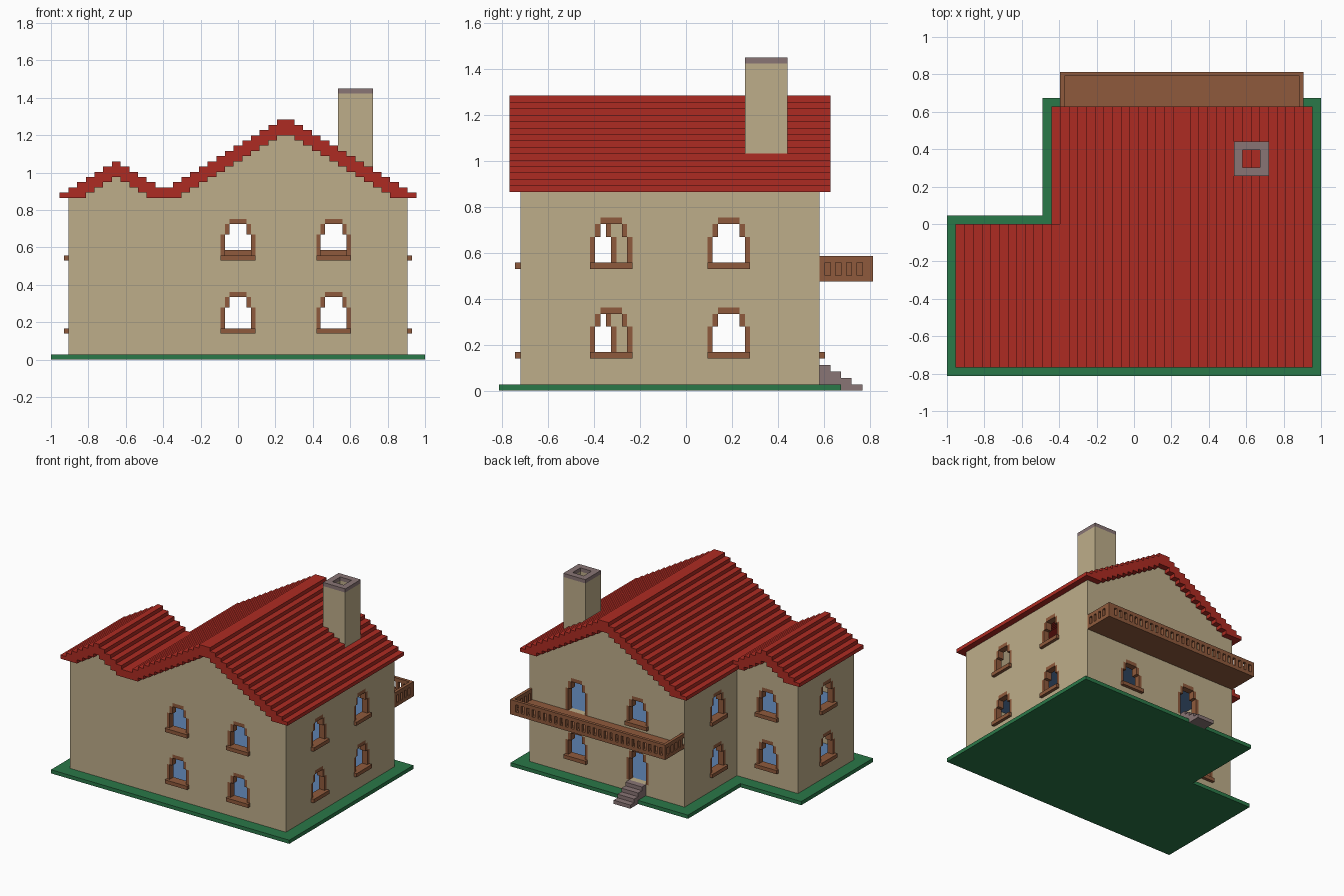
import bpy, bmesh
from math import radians
from mathutils import Matrix, Vector

if "Cube" in bpy.data.objects:
    bpy.data.objects.remove(bpy.data.objects["Cube"], do_unlink=True)

U = 2 / 43        # horizontal module
H = 0.6 * U       # layer height
EAVE = 31         # layer on which the roof rests


def material(name, rgb):
    lin = [((c / 255 + 0.055) / 1.055) ** 2.4 for c in rgb] + [1]
    m = bpy.data.materials.new(name)
    m.use_nodes = True
    m.diffuse_color = lin
    m.node_tree.nodes["Principled BSDF"].inputs["Base Color"].default_value = lin
    return m


TAN = material("tan wall", (190, 174, 138))
RED = material("red tile", (174, 43, 34))
GREEN = material("green lawn", (42, 120, 72))
BROWN = material("brown wood", (143, 90, 60))
GREY = material("grey stone", (137, 117, 117))
BLUE = material("blue floor", (94, 130, 176))


def prism(bm, pts, d0, d1, axis="y"):
    """Extrude a closed outline along depth (y) or height (z), in modules."""
    rings = []
    for d in (d0, d1):
        if axis == "y":
            rings.append([bm.verts.new((a * U, d * U, b * H)) for a, b in pts])
        else:
            rings.append([bm.verts.new((a * U, b * U, d * H)) for a, b in pts])
    faces = [bm.faces.new(r) for r in rings]
    for i in range(len(pts)):
        j = (i + 1) % len(pts)
        faces.append(bm.faces.new((rings[0][i], rings[0][j], rings[1][j], rings[1][i])))
    bmesh.ops.recalc_face_normals(bm, faces=faces)


def box(bm, x0, x1, y0, y1, z0, z1):
    prism(bm, [(x0, y0), (x1, y0), (x1, y1), (x0, y1)], z0, z1, "z")


def finish(name, bm, mat, matrix=None):
    if matrix:
        bmesh.ops.transform(bm, matrix=matrix, verts=bm.verts)
    me = bpy.data.meshes.new(name)
    bm.to_mesh(me)
    bm.free()
    me.materials.append(mat)
    ob = bpy.data.objects.new(name, me)
    bpy.context.scene.collection.objects.link(ob)
    return ob


def cut(ob, cutter):
    mod = ob.modifiers.new("openings", "BOOLEAN")
    mod.operation, mod.solver, mod.object = "DIFFERENCE", "EXACT", cutter
    bpy.context.view_layer.update()
    dg = bpy.context.evaluated_depsgraph_get()
    me = bpy.data.meshes.new_from_object(ob.evaluated_get(dg))
    ob.modifiers.clear()
    ob.data = me
    bpy.data.objects.remove(cutter, do_unlink=True)


# Roof heights at a column centre
def main_top(c):
    return 46.5 - abs(c - 5.5)


def wing_top(c):
    return 38 - abs(c + 14)


def both_top(c):
    return max(main_top(c), wing_top(c))


def underside(top):
    return lambda c: max(EAVE, top(c) - 3)


def steps(x0, x1, height):
    """Stair-stepped line of one-module columns."""
    pts, x = [], x0
    while x < x1 - 0.01:
        w = min(1, x1 - x)
        z = height(x + w / 2)
        if pts and pts[-1][1] == z:
            pts[-1] = (x + w, z)
        else:
            pts += [(x, z), (x + w, z)]
        x += w
    return pts


# Lawn slab and the two floors
def l_shape(x0, x1, y0, y1, nx, ny):
    return [(x0, y0), (x1, y0), (x1, y1), (nx, y1), (nx, ny), (x0, ny)]


bm = bmesh.new()
prism(bm, l_shape(-21.5, 21.5, -17.5, 14.5, -10.5, 1), 0, 1, "z")
finish("lawn", bm, GREEN)
for name, z in (("ground_floor", 3), ("upper_floor", 17)):
    bm = bmesh.new()
    prism(bm, l_shape(-18.5, 18.5, -14.5, 11.5, -7.5, -2), z, z + 1, "z")
    finish(name, bm, BLUE)

# Roof: double gable in front, single gable behind
bm = bmesh.new()
for x0, top, y0, y1 in ((-20.5, both_top, -16.5, 0), (-9.5, main_top, 0, 13.5)):
    outline = steps(x0, 20.5, top) + steps(x0, 20.5, underside(top))[::-1]
    prism(bm, outline, y0, y1)
finish("roof", bm, RED)


# Walls with stepped-arch openings; local -y is outward
def opening(c, b, t):
    half = [(2, b), (2, t - 3), (1.5, t - 3), (1.5, t - 1), (1, t - 1), (1, t)]
    return [(c + a, z) for a, z in half] + [(c - a, z) for a, z in half[::-1]]


def frame(bm, c, b, t, door):
    for s in (-1, 1):
        for a0, a1, z0, z1 in ((1.5, 2, b, t - 3), (1, 1.5, t - 3, t - 1)):
            lo, hi = sorted((c + s * a0, c + s * a1))
            box(bm, lo, hi, 0, 1, z0, z1)
    box(bm, c - 1, c + 1, 0, 1, t - 1, t)
    if not door:
        box(bm, c - 2, c + 2, -0.5, 1, b - 1, b)


def wall(name, angle, offset, x0, x1, height, openings):
    """openings: (centre, storey, is_door)"""
    place = Matrix.Rotation(radians(angle), 4, "Z") @ Matrix.Translation(Vector((0, -offset * U, 0)))
    body, holes, frames = bmesh.new(), bmesh.new(), bmesh.new()
    prism(body, [(x1, 1), (x0, 1)] + steps(x0, x1, height), 0, 1)
    for c, storey, door in openings:
        top = 13 + 14 * storey
        prism(holes, opening(c, top - 9 if door else top - 8, top), -1, 2)
        frame(frames, c, top - 9 if door else top - 7, top, door)
    ob = finish(name + "_wall", body, TAN, place)
    cut(ob, finish("cutter", holes, TAN, place))
    finish(name + "_frames", frames, BROWN, place)


def windows(*centres):
    return [(c, s, False) for c in centres for s in (0, 1)]


def level(c):
    return EAVE


main_under, wing_under = underside(main_top), underside(wing_top)
wall("front", 0, 15.5, -19.5, 19.5, underside(both_top), windows(0, 11))
wall("left_side", 90, 19.5, -14.5, 11.5, level, windows(-7, 4))
wall("back", 180, 12.5, -19.5, 8.5, lambda c: main_under(-c),
     [(0, 0, True), (0, 1, False), (-11, 0, False), (-11, 1, True)])
wall("wing_back", 180, -1, 8.5, 19.5, lambda c: wing_under(-c), windows(14))
wall("main_right_side", -90, 8.5, -11.5, 2, level, windows(-4))
wall("wing_right_side", -90, 19.5, 2, 14.5, level, windows(8.5))

# Hollow chimney with stone cap
for name, mat, z0, z1 in (("chimney", TAN, 36, 51), ("chimney_cap", GREY, 51, 52)):
    bm, hole = bmesh.new(), bmesh.new()
    box(bm, 11.5, 15.5, 5.5, 9.5, z0, z1)
    box(hole, 12.5, 14.5, 6.5, 8.5, z0 - 1, z1 + 1)
    cut(finish(name, bm, mat), finish("cutter", hole, mat))

# Balcony: slab, handrails and balusters
bm = bmesh.new()
box(bm, -8.5, 19.5, 12.5, 17.5, 17, 18)
finish("balcony_floor", bm, BROWN)
bm = bmesh.new()
box(bm, -8.5, 19.5, 17, 17.5, 20, 21)
for x in (-8.5, 19):
    box(bm, x, x + 0.5, 12.5, 17, 20, 21)
    shift = 0.5 if x < 0 else 0
    for i in range(5):
        y = 12.5 + i + shift
        if y < 17:
            box(bm, x, x + 0.5, y, y + 0.5, 18, 20)
for i in range(28):
    box(bm, -8.5 + i, -8 + i, 17, 17.5, 18, 20)
box(bm, 19, 19.5, 17, 17.5, 18, 20)
finish("balcony_railing", bm, BROWN)

# Entrance steps
bm = bmesh.new()
for i in range(4):
    box(bm, -1.5, 1.5, 12.5 + i, 13.5 + i, 0 if i > 1 else 1, 4 - i)
finish("entrance_steps", bm, GREY)
